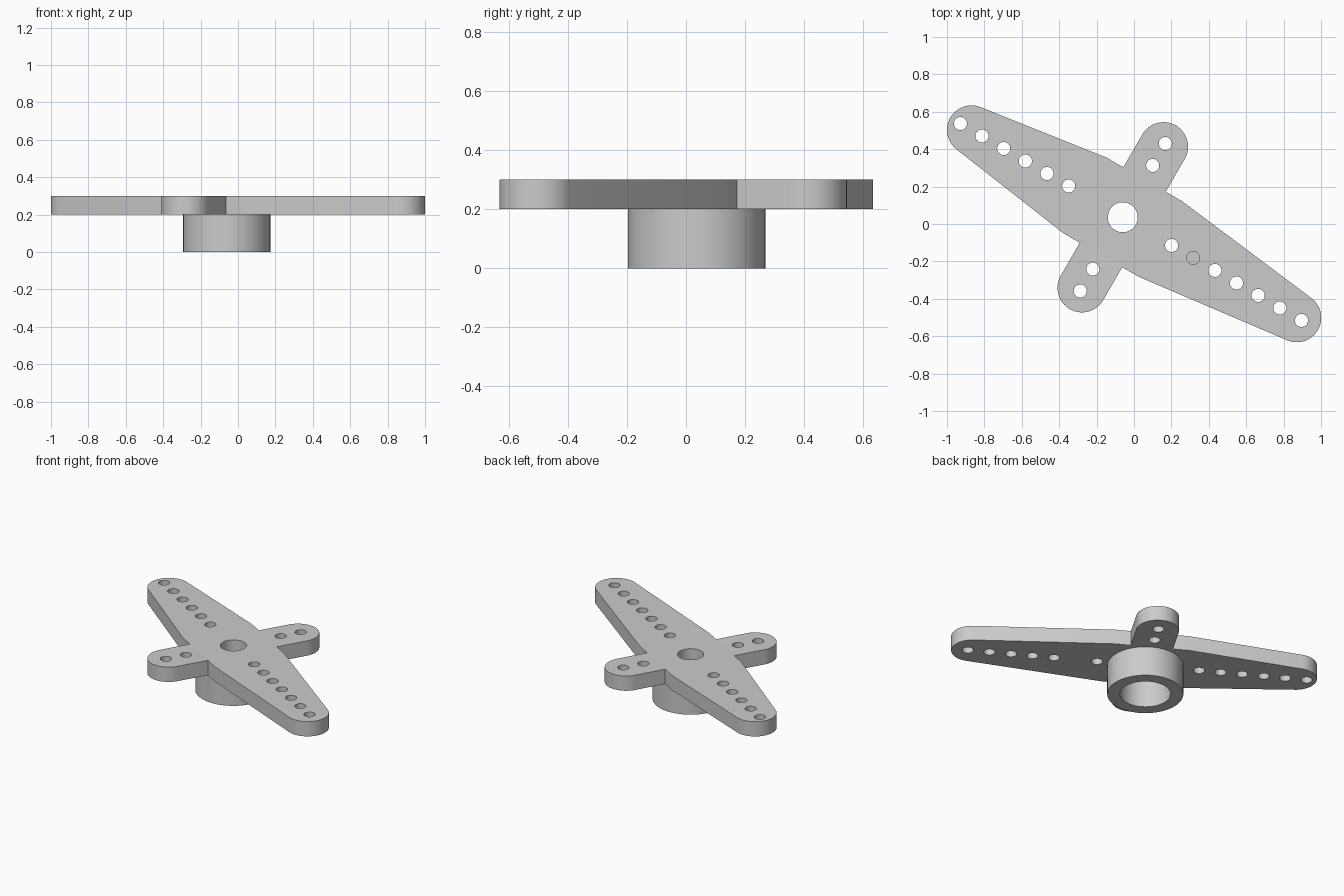
import bpy, bmesh
from math import sin, cos, pi, radians, asin
from mathutils import Matrix

cube = bpy.data.objects.get("Cube")
if cube:
    bpy.data.objects.remove(cube)

# Shared dimensions; local x runs along the long arms, origin on the shaft axis
PLATE_BOTTOM, PLATE_TOP = 0.2, 0.3
HUB_R, BORE_R, SHAFT_R = 0.233, 0.155, 0.08
TIP_R, PIN_R, PITCH = 0.131, 0.035, 0.1337
LONG_ARM, SHORT_ARM, SIDE_ARM = 1.074, 0.934, 0.436
PLACE = Matrix.Translation((-0.06, 0.036, 0)) @ Matrix.Rotation(radians(-30), 4, 'Z')

grey = bpy.data.materials.new("grey plastic")
grey.use_nodes = True
colour = (0.6, 0.6, 0.6, 1)
grey.diffuse_color = colour
grey.node_tree.nodes["Principled BSDF"].inputs["Base Color"].default_value = colour


def arc(cx, cy, r, start, end, n):
    """Points on an arc, angles in radians."""
    return [(cx + r * cos(start + (end - start) * i / n),
             cy + r * sin(start + (end - start) * i / n)) for i in range(n + 1)]


def circle(cx, cy, r, n=32):
    return arc(cx, cy, r, 0, 2 * pi, n)[:-1]


def slab(name, loops, z0, z1):
    """Solid slab from an outer loop and hole loops."""
    curve = bpy.data.curves.new(name, 'CURVE')
    curve.dimensions = '2D'
    curve.fill_mode = 'BOTH'
    curve.extrude = (z1 - z0) / 2
    for loop in loops:
        spline = curve.splines.new('POLY')
        spline.points.add(len(loop) - 1)
        for point, (x, y) in zip(spline.points, loop):
            point.co = (x, y, 0, 1)
        spline.use_cyclic_u = True
    obj = bpy.data.objects.new(name, curve)
    bpy.context.collection.objects.link(obj)
    bpy.ops.object.select_all(action='DESELECT')
    obj.select_set(True)
    bpy.context.view_layer.objects.active = obj
    bpy.ops.object.convert(target='MESH')
    obj = bpy.context.object
    obj.name = name

    # Weld the caps to the walls and move into place
    bm = bmesh.new()
    bm.from_mesh(obj.data)
    bmesh.ops.remove_doubles(bm, verts=bm.verts, dist=0.0001)
    bmesh.ops.recalc_face_normals(bm, faces=bm.faces)
    bm.transform(PLACE @ Matrix.Translation((0, 0, (z0 + z1) / 2)))
    bm.to_mesh(obj.data)
    bm.free()
    obj.data.materials.clear()
    obj.data.materials.append(grey)
    bpy.ops.object.shade_smooth_by_angle(angle=radians(30))
    return obj


def half_outline(length):
    """Tapered arm pointing +x, then the straight side arm pointing +y."""
    taper = asin((HUB_R - TIP_R) / (length - HUB_R))
    tip = arc(length, 0, TIP_R, taper - pi / 2, pi / 2 - taper, 32)
    side = arc(0, SIDE_ARM, TIP_R, 0, pi, 32)
    return ([(HUB_R, -HUB_R)] + tip + [(HUB_R, HUB_R), (TIP_R, HUB_R)]
            + side + [(-TIP_R, HUB_R)])


# Cross-shaped plate with pin holes
outline = half_outline(LONG_ARM) + [(-x, -y) for x, y in half_outline(SHORT_ARM)]
long_pins = [(0.301 + PITCH * i, 0) for i in range(7)]
short_pins = [(-0.334 - PITCH * i, 0) for i in range(6)]
side_pins = [(0, s * d) for s in (1, -1) for d in (0.32, 0.455)]
pins = [circle(x, y, PIN_R) for x, y in long_pins + short_pins + side_pins]
slab("arm_plate", [outline, circle(0, 0, SHAFT_R, 48)] + pins, PLATE_BOTTOM, PLATE_TOP)

# Thin floor closing the second pin hole of the long arm
slab("blind_hole_floor", [circle(*long_pins[1], PIN_R)], PLATE_BOTTOM, PLATE_BOTTOM + 0.005)

# Hollow hub under the plate
slab("hub", [circle(0, 0, HUB_R, 64), circle(0, 0, BORE_R, 64)], 0, PLATE_BOTTOM)
